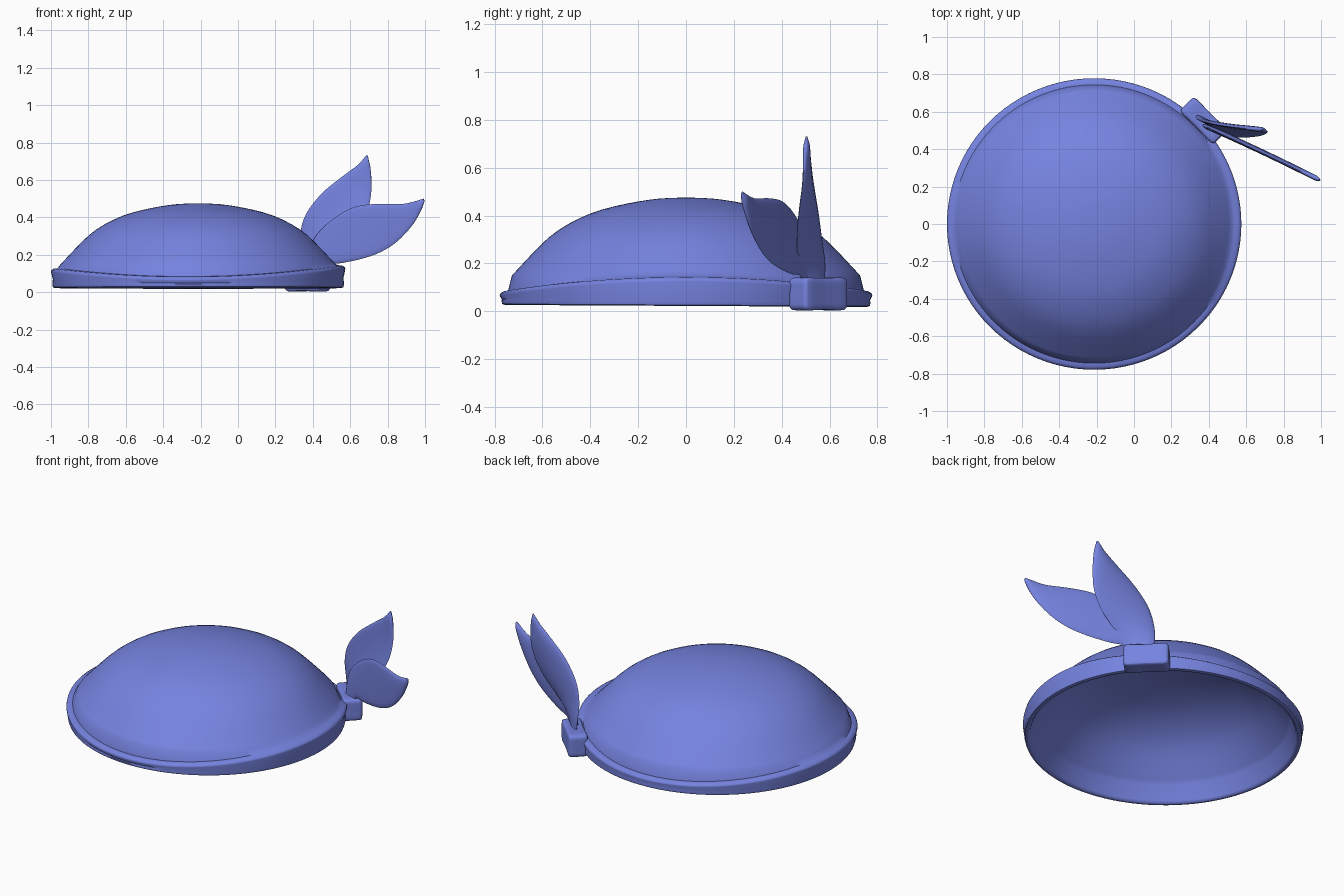
import bpy, bmesh, math
from mathutils import Vector, Matrix

if "Cube" in bpy.data.objects:
    bpy.data.objects.remove(bpy.data.objects["Cube"])

blue = bpy.data.materials.new("periwinkle cloth")
blue.diffuse_color = (0.18, 0.227, 0.74, 1)
blue.use_nodes = True
blue.node_tree.nodes["Principled BSDF"].inputs["Base Color"].default_value = blue.diffuse_color


def add_object(name, bm, angle=50):
    bmesh.ops.recalc_face_normals(bm, faces=bm.faces)
    me = bpy.data.meshes.new(name)
    bm.to_mesh(me)
    bm.free()
    me.materials.append(blue)
    ob = bpy.data.objects.new(name, me)
    bpy.context.collection.objects.link(ob)
    bpy.ops.object.select_all(action='DESELECT')
    ob.select_set(True)
    bpy.context.view_layer.objects.active = ob
    bpy.ops.object.shade_smooth_by_angle(angle=math.radians(angle))
    return ob


def bridge(bm, rings):
    n = len(rings[0])
    for a, b in zip(rings, rings[1:]):
        for i in range(n):
            j = (i + 1) % n
            bm.faces.new((a[i], a[j], b[j], b[i]))


def smooth_path(pts, steps=4):
    # Catmull-Rom resampling
    p = [2 * pts[0] - pts[1]] + pts + [2 * pts[-1] - pts[-2]]
    out = []
    for i in range(1, len(p) - 2):
        a, b, c, d = p[i - 1:i + 3]
        for k in range(steps):
            t = k / steps
            out.append(0.5 * (2 * b + (c - a) * t + (2 * a - 5 * b + 4 * c - d) * t * t
                              + (3 * b - a - 3 * c + d) * t ** 3))
    out.append(pts[-1].copy())
    return out


# Head cloth: hollow dome with a rolled rim band whose crest is higher at the sides
dome = [(.05, .474), (.12, .47), (.2, .459), (.3, .439), (.4, .41), (.5, .363),
        (.58, .308), (.65, .24), (.7, .187), (.735, .15)]
dome = [(v.x, v.y) for v in smooth_path([Vector(p) for p in dome], 2)]
bm = bmesh.new()
N = 96
columns = []
for i in range(N):
    a = 2 * math.pi * i / N
    crest = .07 + .052 * math.cos(a) ** 2 + .008 * math.cos(a)
    low = .022 + .004 * math.sin(-a)
    band = [(.752, crest + .014), (.772, crest + .012), (.785, crest + .003), (.787, crest - .006),
            (.777, (crest + low) / 2), (.780, low + .018), (.776, low + .004), (.765, low),
            (.754, low + .002), (.745, low + .015)]
    inner = [(r * .975, z - .022) for r, z in reversed(dome)]
    columns.append([(-.213 + r * math.cos(a), .99 * r * math.sin(a), z)
                    for r, z in dome + band + inner])
rings = [[bm.verts.new(columns[i][k]) for i in range(N)] for k in range(len(columns[0]))]
bridge(bm, rings)
for ring, z in ((rings[0], .475), (rings[-1], .453)):
    c = bm.verts.new((-.213, 0, z))
    for i in range(N):
        bm.faces.new((c, ring[i], ring[(i + 1) % N]))
add_object("head_cloth", bm)

# Knot: rounded block pinched at its middle, set tangent to the rim
bm = bmesh.new()
bmesh.ops.create_cube(bm, size=1)
bmesh.ops.subdivide_edges(bm, edges=bm.edges[:], cuts=3, use_grid_fill=True)
for v in bm.verts:
    pinch = 1 - .08 * (1 - abs(v.co.x) * 2)
    v.co = Vector((v.co.x * .255, v.co.y * .115 * pinch, v.co.z * .142 * pinch))
bm.transform(Matrix.Translation((.372, .553, .072)) @ Matrix.Rotation(-math.pi / 4, 4, 'Z'))
knot = add_object("knot", bm)
sub = knot.modifiers.new("round", 'SUBSURF')
sub.levels = sub.render_levels = 2


# Knot tails: leaf shapes lofted between two edge curves with a lens cross-section
def tail(name, left, right, normal, bow):
    L = smooth_path([Vector(p) for p in left])
    R = smooth_path([Vector(p) for p in right])
    n = Vector(normal).normalized()
    bm = bmesh.new()
    rings = []
    for l, r in zip(L, R):
        w = (r - l).length
        thick = min(.014, w * .3)
        ring = []
        for k in range(20):
            a = 2 * math.pi * k / 20
            s = math.cos(a)
            off = thick * math.sin(a) + bow * w * (1 - s * s)
            ring.append(bm.verts.new((l + r) / 2 + (r - l) / 2 * s + n * off))
        rings.append(ring)
    bridge(bm, rings)
    bm.faces.new(rings[0])
    bm.faces.new(rings[-1])
    add_object(name, bm, 60)


tail("tall_tail",
     [(.35, .575, .09), (.333, .58, .2), (.332, .565, .31), (.365, .55, .42), (.45, .53, .53),
      (.56, .515, .62), (.64, .508, .68), (.685, .505, .73)],
     [(.43, .49, .09), (.475, .475, .17), (.55, .465, .25), (.63, .465, .33), (.69, .475, .43),
      (.713, .49, .54), (.71, .496, .65), (.694, .502, .73)],
     (.15, 1, 0), .04)


def yb(x):
    return .49 - .47 * (x - .45)


upper = [(.36, .1), (.395, .26), (.455, .345), (.55, .42), (.64, .46), (.75, .472), (.88, .472),
         (.95, .487), (.99, .5)]
lower = [(.43, .08), (.47, .145), (.55, .155), (.66, .178), (.76, .213), (.85, .27), (.93, .355),
         (.975, .43), (.997, .487)]
tail("low_tail", [(x, yb(x), z) for x, z in upper], [(x, yb(x), z) for x, z in lower],
     (.47, 1, 0), .02)
